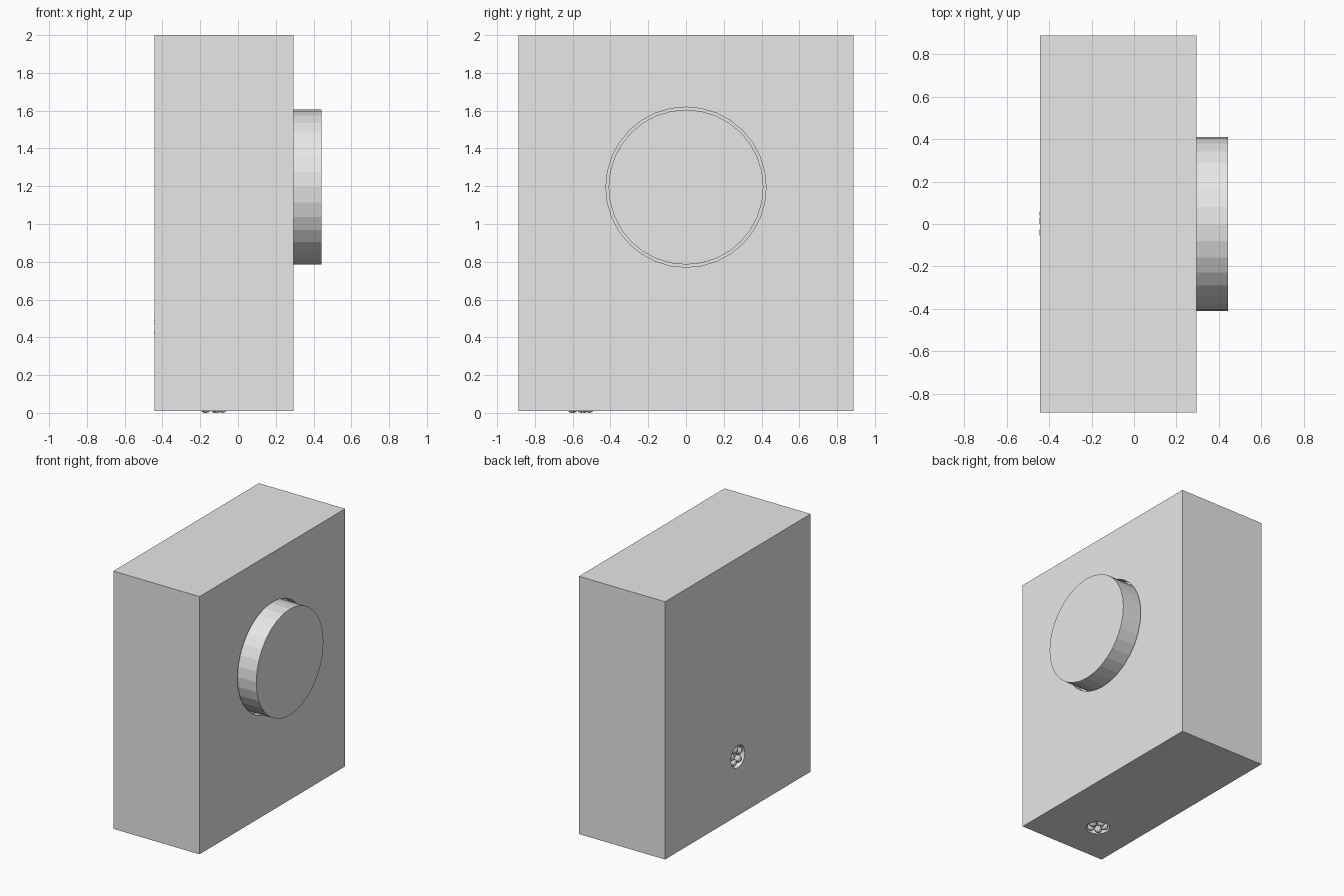
import bpy, math
from mathutils import Vector

if "Cube" in bpy.data.objects:
    bpy.data.objects.remove(bpy.data.objects["Cube"])

grey = bpy.data.materials.new("light_grey")
grey.diffuse_color = (0.8, 0.8, 0.8, 1)
grey.use_nodes = True
grey.node_tree.nodes["Principled BSDF"].inputs["Base Color"].default_value = grey.diffuse_color


def finish(ob, name):
    ob.name = name
    ob.data.materials.append(grey)
    return ob


def cylinder(name, start, end, radius, sides=32):
    """Cylinder running between two points."""
    a, b = Vector(start), Vector(end)
    bpy.ops.mesh.primitive_cylinder_add(
        vertices=sides, radius=radius, depth=(b - a).length, location=(a + b) / 2,
        rotation=(b - a).to_track_quat('Z', 'Y').to_euler())
    return finish(bpy.context.object, name)


# Body block
X0, X1, Z0 = -0.443, 0.293, 0.01
bpy.ops.mesh.primitive_cube_add(size=1, location=((X0 + X1) / 2, 0, (Z0 + 2) / 2))
body = bpy.context.object
body.scale = (X1 - X0, 1.776, 2 - Z0)
bpy.ops.object.transform_apply(location=True, scale=True)
finish(body, "body")


def cut(cutter):
    """Sink a recess into the body, then drop the cutter."""
    mod = body.modifiers.new("recess", 'BOOLEAN')
    mod.operation, mod.solver, mod.object = 'DIFFERENCE', 'EXACT', cutter
    bpy.context.view_layer.objects.active = body
    bpy.ops.object.modifier_apply(modifier=mod.name)
    bpy.data.objects.remove(cutter)


# Round button in a slightly larger recess on the +x face
BZ = 1.195
cut(cylinder("button_cutter", (X1 - 0.06, 0, BZ), (X1 + 0.1, 0, BZ), 0.424))
cylinder("button", (X1 - 0.06, 0, BZ), (0.443, 0, BZ), 0.41)


def socket(name, centre, out, proud):
    """Small round recess holding a ring of five rounded pins."""
    c, n = Vector(centre), Vector(out)
    u = n.orthogonal().normalized()
    v = n.cross(u)
    cut(cylinder(name + "_cutter", c - n * 0.04, c + n * 0.05, 0.085, 24))
    for i in range(5):
        t = math.tau * i / 5
        p = c + (u * math.cos(t) + v * math.sin(t)) * 0.05 + n * (proud - 0.028)
        bpy.ops.mesh.primitive_ico_sphere_add(subdivisions=2, radius=0.028, location=p)
        finish(bpy.context.object, f"{name}_pin_{i + 1}")


# Sockets on the -x face and the underside
socket("rear_socket", (X0, 0, 0.465), (-1, 0, 0), 0.002)
socket("base_socket", (-0.13, -0.56, Z0), (0, 0, -1), 0.01)
